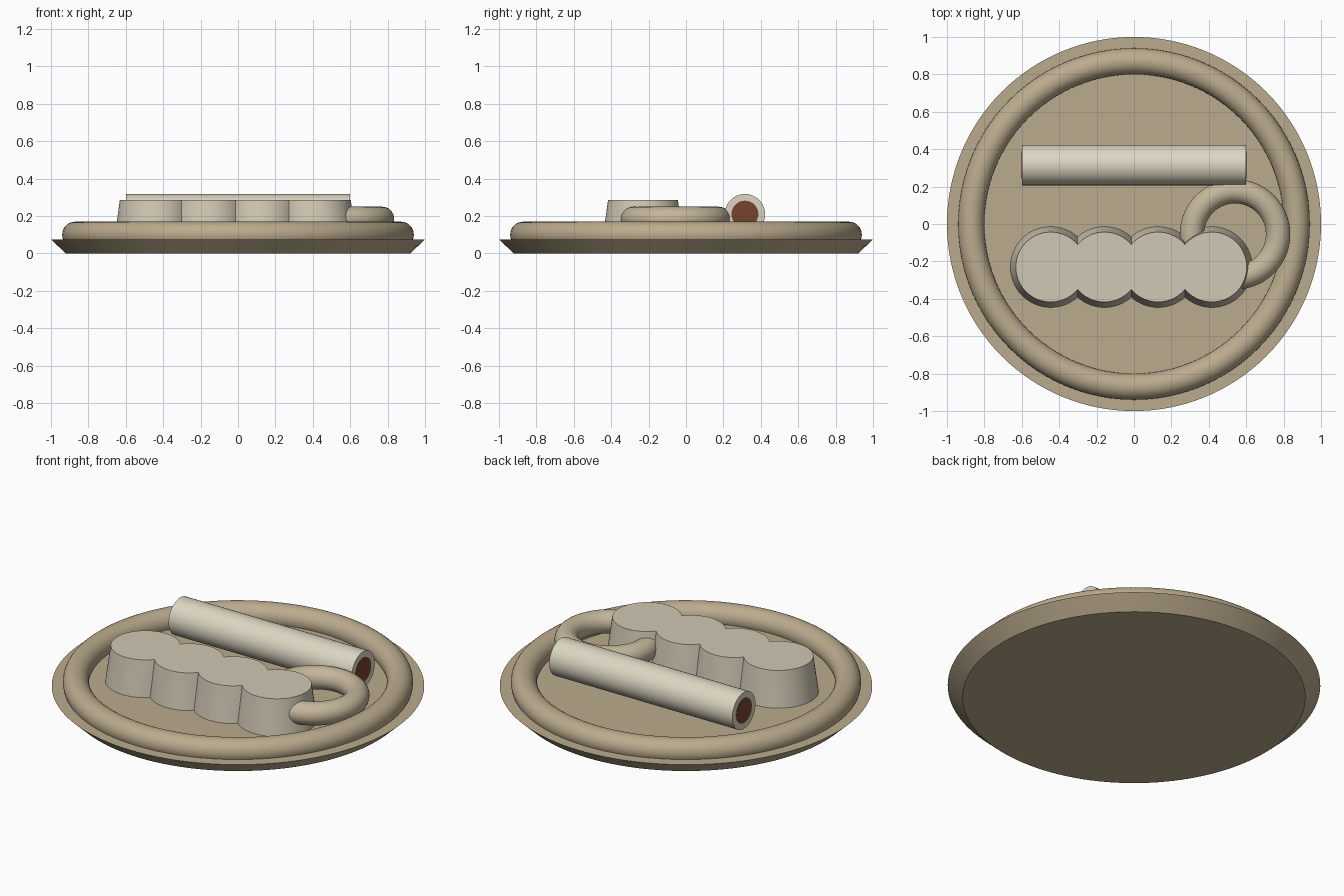
import bpy
import bmesh
import math
from mathutils import Matrix

if "Cube" in bpy.data.objects:
    bpy.data.objects.remove(bpy.data.objects["Cube"])


def material(name, color):
    mat = bpy.data.materials.new(name)
    mat.use_nodes = True
    mat.diffuse_color = (*color, 1)
    bsdf = mat.node_tree.nodes["Principled BSDF"]
    bsdf.inputs["Base Color"].default_value = (*color, 1)
    bsdf.inputs["Roughness"].default_value = 0.7
    return mat


def finish(obj, name, mat):
    obj.name = obj.data.name = name
    obj.data.materials.append(mat)
    bpy.ops.object.select_all(action="DESELECT")
    obj.select_set(True)
    bpy.context.view_layer.objects.active = obj
    bpy.ops.object.shade_smooth_by_angle(angle=math.radians(35))


def from_bmesh(bm, name, mat):
    bmesh.ops.recalc_face_normals(bm, faces=bm.faces)
    mesh = bpy.data.meshes.new(name)
    bm.to_mesh(mesh)
    bm.free()
    obj = bpy.data.objects.new(name, mesh)
    bpy.context.collection.objects.link(obj)
    finish(obj, name, mat)


def ring(name, mat, center, major, minor):
    bpy.ops.mesh.primitive_torus_add(
        location=center, major_radius=major, minor_radius=minor,
        major_segments=96, minor_segments=32)
    finish(bpy.context.object, name, mat)


def lobed_outline(centers, y, radius):
    """Outline of a row of overlapping circles, counter-clockwise."""
    half = (centers[1] - centers[0]) / 2
    cusp = math.acos(half / radius)
    steps = 24
    lower, upper = [], []
    for i, cx in enumerate(centers):
        start = -math.pi if i == 0 else cusp - math.pi
        end = 0 if i == len(centers) - 1 else -cusp
        for k in range(steps):
            a = start + (end - start) * k / steps
            x, dy = cx + radius * math.cos(a), radius * math.sin(a)
            lower.append((x, y + dy))
            if i or k:
                upper.append((x, y - dy))
    tip = (centers[-1] + radius, y)
    return lower + [tip] + upper[::-1]


tan = material("tan", (0.50, 0.41, 0.27))
sand = material("sand", (0.55, 0.47, 0.33))
stone = material("stone", (0.64, 0.58, 0.46))
cream = material("cream", (0.72, 0.67, 0.54))
brown = material("brown", (0.18, 0.055, 0.028))

# Plate with a flared edge
PLATE_TOP = 0.075
bpy.ops.mesh.primitive_cone_add(
    vertices=128, radius1=0.92, radius2=1, depth=PLATE_TOP,
    location=(0, 0, PLATE_TOP / 2))
finish(bpy.context.object, "plate", tan)

# Raised rim and the cup handle
ring("plate_rim", tan, (0, 0, 0.1), 0.87, 0.07)
ring("handle_loop", sand, (0.54, -0.055, 0.185), 0.23, 0.065)

# Row of four merged, tapering cups
centers = [-0.445 + 0.287 * i for i in range(4)]
bm = bmesh.new()
loops = []
for z, radius in ((PLATE_TOP, 0.216), (0.285, 0.187)):
    loops.append([bm.verts.new((x, y, z))
                  for x, y in lobed_outline(centers, -0.23, radius)])
    bm.faces.new(loops[-1])
bottom, top = loops
for i in range(len(bottom)):
    j = (i + 1) % len(bottom)
    bm.faces.new((bottom[i], bottom[j], top[j], top[i]))
from_bmesh(bm, "cup_row", stone)

# Rolled tube: an open wall spun about its axis
TUBE_Y, TUBE_Z, OUTER, INNER, HALF = 0.315, 0.21, 0.108, 0.072, 0.6
bm = bmesh.new()
section = [bm.verts.new((x, 0, r)) for x, r in
           ((-HALF, INNER), (-HALF, OUTER), (HALF, OUTER), (HALF, INNER))]
edges = [bm.edges.new((section[i], section[(i + 1) % 4])) for i in range(4)]
bmesh.ops.spin(bm, geom=section + edges, cent=(0, 0, 0), axis=(1, 0, 0),
               angle=math.tau, steps=64, use_merge=True)
bmesh.ops.remove_doubles(bm, verts=bm.verts, dist=0.0001)
bmesh.ops.transform(bm, verts=bm.verts,
                    matrix=Matrix.Translation((0, TUBE_Y, TUBE_Z)))
from_bmesh(bm, "rolled_tube", cream)

# Filling shown at both tube ends
bpy.ops.mesh.primitive_cylinder_add(
    vertices=64, radius=INNER, depth=2 * HALF + 0.004,
    location=(0, TUBE_Y, TUBE_Z), rotation=(0, math.pi / 2, 0))
finish(bpy.context.object, "tube_filling", brown)
